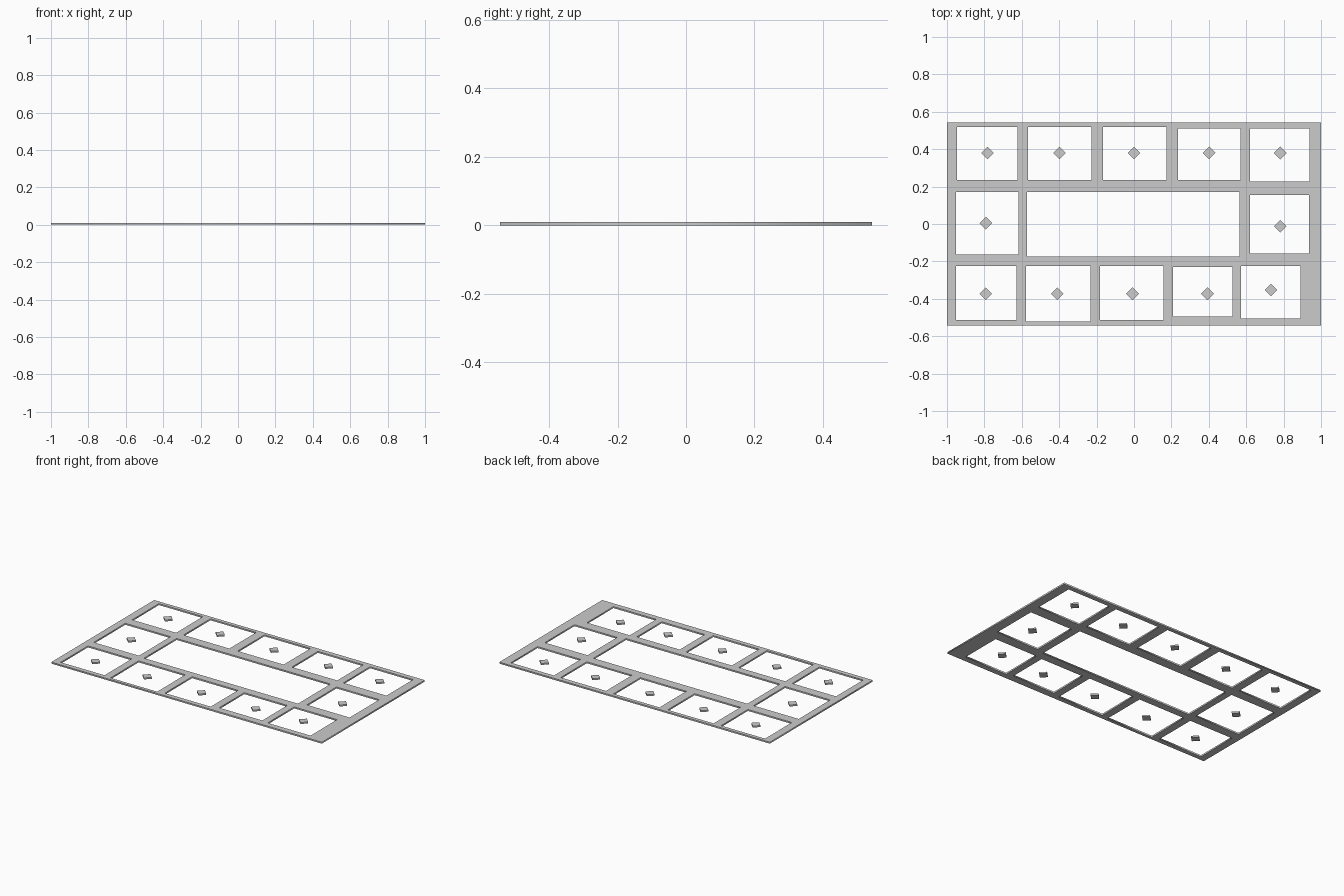
import bpy
import math

if "Cube" in bpy.data.objects:
    bpy.data.objects.remove(bpy.data.objects["Cube"])

THICK = 0.01

# Window openings: x0, x1, y0, y1
windows = [
    # back row
    (-0.947, -0.622, 0.235, 0.518), (-0.567, -0.228, 0.235, 0.518),
    (-0.167, 0.173, 0.235, 0.518), (0.234, 0.569, 0.235, 0.510),
    (0.619, 0.938, 0.228, 0.510),
    # middle row, with the long central opening
    (-0.952, -0.618, -0.163, 0.170), (-0.573, 0.565, -0.174, 0.170),
    (0.619, 0.935, -0.157, 0.156),
    # front row
    (-0.952, -0.628, -0.512, -0.225), (-0.577, -0.232, -0.522, -0.225),
    (-0.182, 0.157, -0.512, -0.225), (0.208, 0.526, -0.495, -0.231),
    (0.573, 0.890, -0.505, -0.225),
]

# Small studs, one in every window but the central one
studs = [(-0.783, 0.38), (-0.398, 0.38), (0.0, 0.38), (0.402, 0.38), (0.782, 0.38),
         (-0.792, 0.005), (0.782, -0.012),
         (-0.792, -0.373), (-0.41, -0.373), (-0.008, -0.373), (0.393, -0.373),
         (0.732, -0.353)]


def flat_plate(name, loops):
    """Fill closed outlines (inner ones become holes) and give them thickness."""
    curve = bpy.data.curves.new(name, 'CURVE')
    curve.dimensions = '2D'
    curve.fill_mode = 'BOTH'
    curve.extrude = THICK / 2
    for pts in loops:
        spline = curve.splines.new('POLY')
        spline.points.add(len(pts) - 1)
        for p, (x, y) in zip(spline.points, pts):
            p.co = (x, y, 0, 1)
        spline.use_cyclic_u = True
    obj = bpy.data.objects.new(name, curve)
    bpy.context.collection.objects.link(obj)
    obj.location.z = THICK / 2
    bpy.ops.object.select_all(action='DESELECT')
    obj.select_set(True)
    bpy.context.view_layer.objects.active = obj
    bpy.ops.object.convert(target='MESH')
    return bpy.context.object


def rect(x0, x1, y0, y1):
    return [(x0, y0), (x1, y0), (x1, y1), (x0, y1)]


# Frame panel with openings
flat_plate("window_frame", [rect(-1, 1, -0.543, 0.543)] + [rect(*w) for w in windows])

# Diamond studs
for i, (x, y) in enumerate(studs):
    bpy.ops.mesh.primitive_cube_add(size=1, location=(x, y, THICK / 2),
                                    rotation=(0, 0, math.radians(45)))
    stud = bpy.context.object
    stud.name = f"diamond_stud_{i + 1}"
    stud.scale = (0.048, 0.048, THICK)
